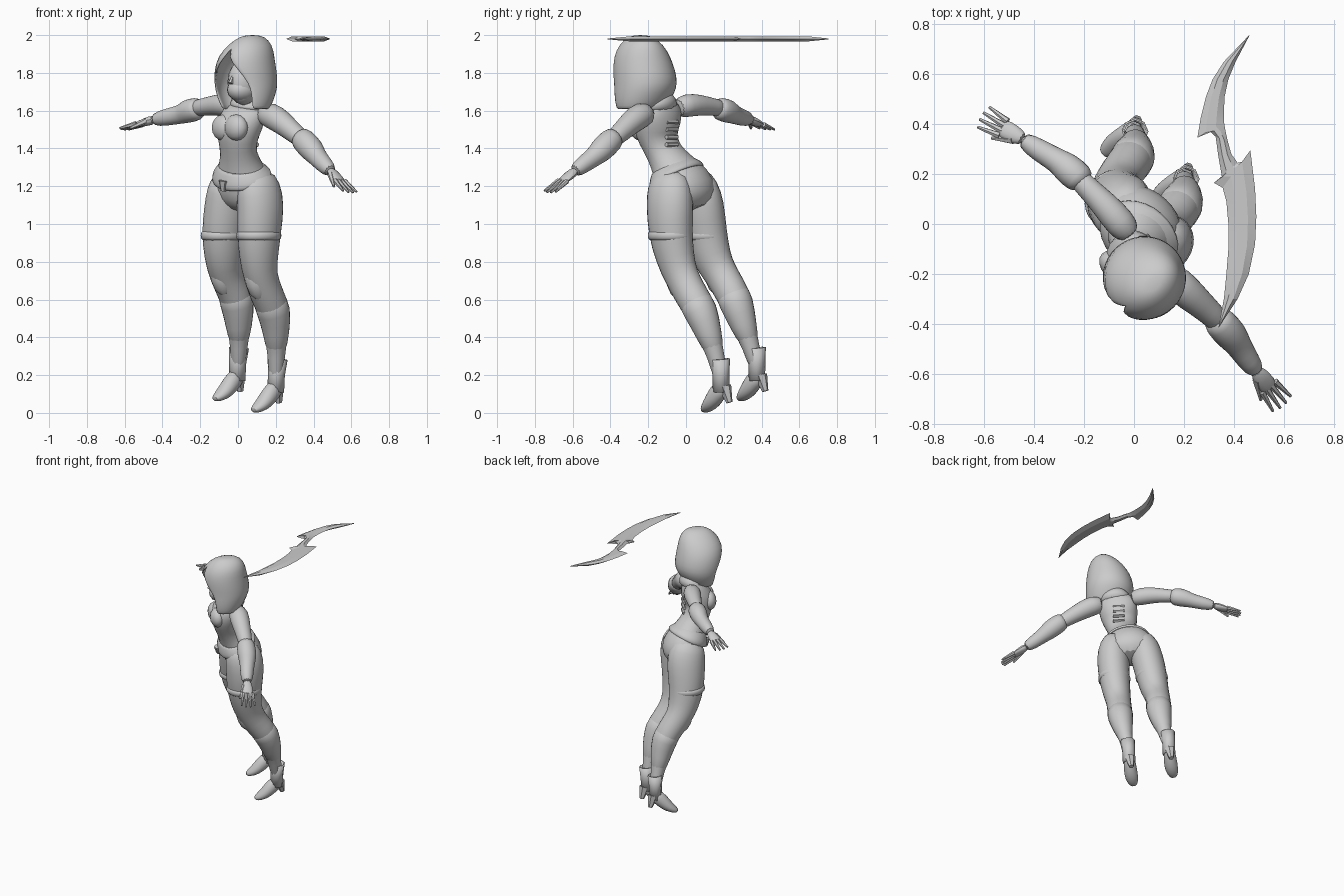
import bpy, bmesh, math
from mathutils import Vector

cube = bpy.data.objects.get("Cube")
if cube:
    bpy.data.objects.remove(cube)

LEFT = Vector((1, -1, 0)).normalized()
FRONT = Vector((-1, -1, 0)).normalized()
UP = Vector((0, 0, 1))

grey = bpy.data.materials.new("plain grey")
grey.use_nodes = True
grey.diffuse_color = (0.6, 0.6, 0.6, 1)
grey.node_tree.nodes["Principled BSDF"].inputs["Base Color"].default_value = (0.6, 0.6, 0.6, 1)


def build(name, verts, faces, subdivide=0, thickness=0, angle=50):
    """Turn points and faces into a shaded object."""
    mesh = bpy.data.meshes.new(name)
    mesh.from_pydata(verts, [], faces)
    bm = bmesh.new()
    bm.from_mesh(mesh)
    bmesh.ops.remove_doubles(bm, verts=bm.verts, dist=0.0005)
    bmesh.ops.recalc_face_normals(bm, faces=bm.faces)
    bm.to_mesh(mesh)
    bm.free()
    mesh.shade_smooth()
    mesh.set_sharp_from_angle(angle=math.radians(angle))
    mesh.materials.append(grey)
    obj = bpy.data.objects.new(name, mesh)
    bpy.context.collection.objects.link(obj)
    if thickness:
        shell = obj.modifiers.new("shell", "SOLIDIFY")
        shell.thickness = thickness
    if subdivide:
        smooth = obj.modifiers.new("smooth", "SUBSURF")
        smooth.levels = smooth.render_levels = subdivide


def skin(rows, sides, cap=True):
    """Quads between successive closed rows of points."""
    faces = []
    for r in range(rows - 1):
        for i in range(sides):
            j = (i + 1) % sides
            faces.append((r * sides + i, r * sides + j, (r + 1) * sides + j, (r + 1) * sides + i))
    if cap:
        faces += [tuple(range(sides)), tuple(range((rows - 1) * sides, rows * sides))]
    return faces


def loft(name, rings, across=LEFT, sides=14, subdivide=1, cap=True, thickness=0):
    """Tube through rings (x, y, z, half width, half depth) square to its path."""
    centres = [Vector(r[:3]) for r in rings]
    verts = []
    for k, ring in enumerate(rings):
        along = (centres[min(k + 1, len(rings) - 1)] - centres[max(k - 1, 0)]).normalized()
        side = (across - along * across.dot(along)).normalized()
        depth = along.cross(side)
        for i in range(sides):
            t = math.tau * i / sides
            verts.append(centres[k] + side * ring[3] * math.cos(t) + depth * ring[-1] * math.sin(t))
    build(name, verts, skin(len(rings), sides, cap), subdivide, thickness)


def rod(name, start, end, r1, r2, sides=6):
    loft(name, [(*start, r1), (*end, r2)], FRONT + UP * 0.3, sides, 0)


def ball(name, centre, size):
    """Ellipsoid with its axes along left, front and up."""
    rings = []
    for k in range(9):
        t = math.pi * (0.02 + 0.96 * k / 8) - math.pi / 2
        c = Vector(centre) + UP * size[2] * math.sin(t)
        rings.append((*c, size[0] * math.cos(t), size[1] * math.cos(t)))
    loft(name, rings, subdivide=0, sides=16)


# Torso, neck, bust
loft("torso", [
    (.05, .03, 1.07, .1, .08), (.045, .02, 1.14, .19, .14), (.027, -.018, 1.22, .18, .145),
    (.015, -.068, 1.3, .13, .112), (.002, -.118, 1.38, .1, .088), (-.002, -.147, 1.45, .117, .1),
    (.0, -.16, 1.51, .135, .118), (.03, -.14, 1.57, .14, .1), (.045, -.13, 1.61, .135, .08),
    (.05, -.135, 1.64, .085, .06), (.04, -.17, 1.68, .05, .05), (.04, -.19, 1.74, .045, .045)])
for side, sign in (("left", 1), ("right", -1)):
    ball(side + "_bust", Vector((-.043, -.203, 1.51)) + LEFT * sign * .048, (.072, .052, .07))

# Rolled jacket hem, buckle and back lacing
loft("jacket_hem", [(.01, -.08, 1.315, .123, .108), (.013, -.066, 1.285, .158, .13),
                    (.018, -.053, 1.26, .178, .15), (.023, -.043, 1.24, .174, .146)],
     cap=False, thickness=.012)
rod("buckle", (-.075, -.135, 1.23), (-.078, -.125, 1.175), .03, .015)
for k in range(4):
    mid = Vector((.075, -.075, 1.42 + k * .04))
    rod("back_lace", mid - LEFT * .04, mid + LEFT * .04, .012, .012)

# Head: face, mask and hood with an arched opening
ball("face", (.03, -.225, 1.75), (.08, .092, .12))
ball("mask", (.025, -.23, 1.71), (.075, .092, .065))
rod("nose", Vector((.03, -.225, 1.78)) + FRONT * .083, Vector((.03, -.225, 1.745)) + FRONT * .1, .008, .014)
hood_rings = [  # height, x, y, half width, half depth, half opening in degrees
    (1.605, .04, -.245, .135, .115, 58), (1.645, .04, -.235, .152, .14, 57),
    (1.695, .04, -.222, .166, .16, 55), (1.745, .042, -.213, .171, .172, 50),
    (1.82, .037, -.224, .166, .172, 32), (1.885, .042, -.233, .148, .16, 5),
    (1.95, .065, -.237, .11, .13, 0), (1.992, .075, -.24, .055, .08, 0), (2.0, .077, -.242, .02, .03, 0)]
steps = 16
points, quads = [], []
for z, x, y, a, b, gap in hood_rings:
    w = math.radians(gap)
    for i in range(steps + 1):
        t = w + (math.tau - 2 * w) * i / steps
        points.append(Vector((x, y, z)) + FRONT * b * math.cos(t) + LEFT * a * math.sin(t))
for r in range(len(hood_rings) - 1):
    for i in range(steps):
        q = r * (steps + 1) + i
        quads.append((q, q + 1, q + steps + 2, q + steps + 1))
quads.append(tuple(range(len(points) - steps - 1, len(points) - 1)))
build("hood", points, quads, 1, .014)
loft("collar", [(.05, -.14, 1.6, .12, .09), (.055, -.14, 1.64, .105, .09), (.05, -.16, 1.68, .085, .08)])


def hand(side, wrist, tip):
    """Palm, four fingers and a thumb towards the front."""
    wrist, tip = Vector(wrist), Vector(tip)
    reach = tip - wrist
    spread = (FRONT - reach * FRONT.dot(reach) / reach.length_squared).normalized()
    loft(side + "_palm", [(*(wrist - reach * .1), .032, .03), (*(wrist + reach * .2), .041, .023),
                          (*(wrist + reach * .52), .045, .016)], spread, 8)
    for k in range(4):
        s = k - 1.5
        base = wrist + reach * .42 + spread * s * .022
        rod(side + "_finger", base, base + reach * (.58 - .05 * abs(s)) + spread * s * .009, .014, .006)
    base = wrist + reach * .12 + spread * .022
    rod(side + "_thumb", base, base + reach * .42 + spread * .035 - UP * .02, .018, .007)


# Arms: bare upper arm, flared bracer and hand
arms = {
    "left": ([(.12, -.19, 1.585, .05), (.17, -.235, 1.58, .073), (.23, -.29, 1.54, .066),
              (.3, -.35, 1.48, .052), (.36, -.41, 1.43, .05)],
             [(.32, -.37, 1.465, .05), (.34, -.39, 1.45, .068), (.395, -.45, 1.39, .068),
              (.415, -.48, 1.36, .053), (.46, -.55, 1.31, .047), (.495, -.595, 1.275, .036)],
             (.6, -.73, 1.165)),
    "right": ([(-.01, -.05, 1.61, .05), (-.055, .005, 1.63, .066), (-.12, .08, 1.63, .056),
               (-.18, .14, 1.62, .047), (-.24, .2, 1.61, .045)],
              [(-.2, .16, 1.615, .045), (-.215, .18, 1.61, .065), (-.275, .23, 1.595, .064),
               (-.3, .25, 1.58, .05), (-.38, .295, 1.565, .047), (-.455, .345, 1.55, .035)],
              (-.615, .435, 1.5))}
for side, (upper, fore, tip) in arms.items():
    loft(side + "_upper_arm", upper, FRONT)
    loft(side + "_bracer", fore, FRONT)
    hand(side, fore[-1][:3], tip)

# Legs: thigh, thigh cuff, knee guard, boot and high heeled shoe
legs = {
    "left": [(.085, -.085, 1.27), (.107, -.087, 1.2), (.122, -.085, 1.1), (.11, -.083, .95), (.11, -.058, .82),
             (.117, -.025, .72), (.155, .03, .62), (.193, .08, .54), (.203, .12, .42),
             (.203, .16, .3), (.2, .185, .17)],
    "right": [(-.05, .02, 1.27), (-.047, .055, 1.19), (-.052, .078, 1.1), (-.078, .1, .95), (-.075, .136, .82),
              (-.068, .178, .745), (-.03, .23, .66), (.0, .27, .58), (.005, .305, .46),
              (.005, .345, .35), (0, .375, .23)]}
girth = ((.08, .1), (.108, .134), (.118, .14), (.112, .128), (.1, .112), (.087, .095), (.09, .092),
         (.09, .09), (.066, .066), (.045, .045), (.041, .041))
for side, path in legs.items():
    loft(side + "_leg", [(*p, *g) for p, g in zip(path, girth)])
    thigh = Vector(path[3])
    loft(side + "_thigh_cuff", [(*(thigh + UP * h), r, r + .014) for h, r in
                                ((.02, .108), (0, .117), (-.025, .117), (-.045, .103))])
    # Pointed guard over the knee, and the boot around the calf
    knee = Vector(path[5])
    loft(side + "_knee_guard", [(*(knee + FRONT * f + UP * h), a, b) for f, h, a, b in
                                ((.035, .1, .03, .04), (.035, .04, .065, .073),
                                 (.03, -.03, .068, .072), (-.02, -.12, .05, .06))], sides=8)
    loft(side + "_boot", [(*p, g[0] + .006) for p, g in zip(path[6:10], girth[6:10])], sides=12)
    # Shoe, heel and flared ankle cuff
    move = Vector((0, 0, 0)) if side == "left" else Vector((-.205, .19, .06))
    shoe = [(.215, .205, .15, .038, .045), (.18, .17, .112, .046, .054), (.145, .14, .062, .051, .046),
            (.11, .115, .03, .045, .032), (.075, .09, .01, .022, .014)]
    loft(side + "_shoe", [(*(Vector(s[:3]) + move), *s[3:]) for s in shoe], sides=10)
    rod(side + "_heel", Vector((.21, .205, .14)) + move, Vector((.217, .23, .055)) + move, .036, .017)
    cuff = [(.2, .185, .11, .044), (.203, .185, .2, .045), (.21, .18, .285, .053)]
    loft(side + "_ankle_cuff", [(*(Vector(c[:3]) + move), c[3]) for c in cuff],
         sides=8, subdivide=0, cap=False, thickness=.008)

# Hooked double blade floating overhead: left and right edge at each station
stations = [
    ((.46, .755), (.462, .754)), ((.36, .65), (.407, .65)), ((.315, .58), (.378, .58)),
    ((.288, .51), (.363, .51)), ((.268, .43), (.36, .45)), ((.254, .346), (.36, .41)),
    ((.3, .375), (.367, .37)), ((.327, .35), (.376, .33)), ((.338, .27), (.39, .28)),
    ((.352, .19), (.415, .245)), ((.32, .165), (.44, .25)), ((.355, .145), (.466, .295)),
    ((.37, .09), (.485, .14)), ((.378, 0), (.49, .03)), ((.378, -.1), (.485, -.08)),
    ((.37, -.2), (.46, -.2)), ((.36, -.3), (.415, -.3)), ((.338, -.415), (.34, -.414))]
edge = []
for a, b in stations:
    a, b = Vector((*a, 1.98)), Vector((*b, 1.98))
    rise = UP * min(.013, (b - a).length)
    edge += [a, a.lerp(b, .3) + rise, a.lerp(b, .7) + rise, b, a.lerp(b, .7) - rise, a.lerp(b, .3) - rise]
build("double_blade", edge, skin(len(stations), 6), angle=15)
